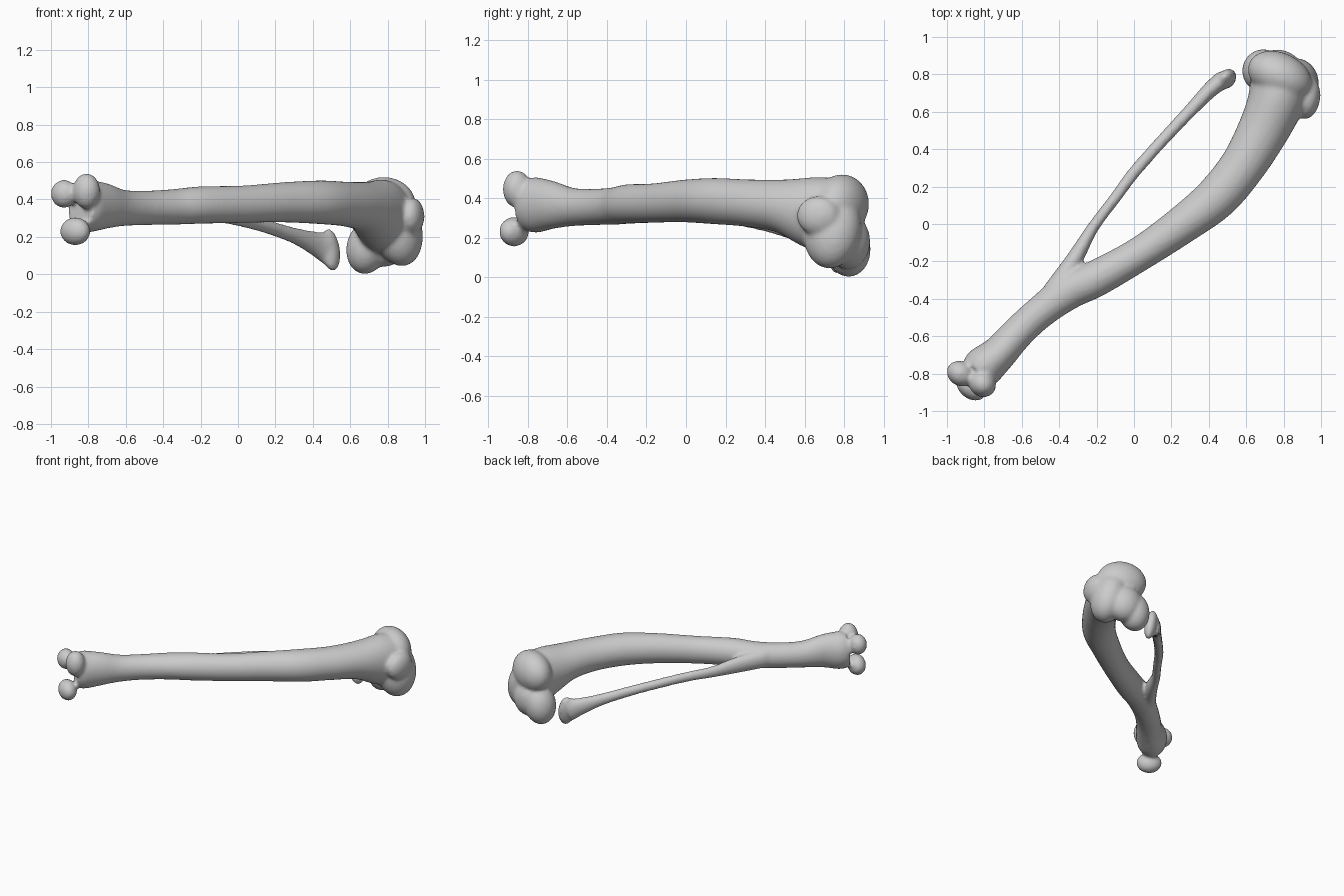
import bpy, bmesh, math
from mathutils import Vector, Matrix

cube = bpy.data.objects.get("Cube")
if cube:
    bpy.data.objects.remove(cube, do_unlink=True)

bone = bpy.data.materials.new("bone_grey")
bone.use_nodes = True
colour = (0.6, 0.6, 0.6, 1)
bone.diffuse_color = colour
bone.node_tree.nodes["Principled BSDF"].inputs["Base Color"].default_value = colour
SIDES, STEPS = 28, 6


def spline(stations):
    """Smooth interpolation of (x, y, z, half width, half height) stations."""
    p = [Vector(s) for s in stations]
    p = [p[0] * 2 - p[1]] + p + [p[-1] * 2 - p[-2]]
    out = []
    for a, b, c, d in zip(p, p[1:], p[2:], p[3:]):
        for i in range(STEPS):
            t = i / STEPS
            out.append(0.5 * (2 * b + (c - a) * t + (2 * a - 5 * b + 4 * c - d) * t ** 2
                              + (3 * b - a - 3 * c + d) * t ** 3))
    return out + [p[-2]]


def shaft(bm, stations):
    """Loft oval sections along a curved path and cap both ends."""
    pts = spline(stations)
    rings = []
    for i, s in enumerate(pts):
        step = pts[min(i + 1, len(pts) - 1)] - pts[max(i - 1, 0)]
        along = Vector((step[0], step[1], step[2])).normalized()
        side = along.cross(Vector((0, 0, 1))).normalized()
        up = side.cross(along)
        centre = Vector((s[0], s[1], s[2]))
        ring = []
        for k in range(SIDES):
            a = math.tau * k / SIDES
            ring.append(bm.verts.new(centre + side * s[3] * math.cos(a) + up * s[4] * math.sin(a)))
        rings.append(ring)
    for r, q in zip(rings, rings[1:]):
        for k in range(SIDES):
            n = (k + 1) % SIDES
            bm.faces.new((r[k], r[n], q[n], q[k]))
    bm.faces.new(rings[0])
    bm.faces.new(rings[-1])


def knob(bm, centre, radii, turn=0, lean=0):
    """Rounded lump, turned about z and leaning about y."""
    m = (Matrix.Translation(centre) @ Matrix.Rotation(math.radians(turn), 4, 'Z')
         @ Matrix.Rotation(math.radians(lean), 4, 'Y') @ Matrix.Diagonal((*radii, 1)))
    bmesh.ops.create_uvsphere(bm, u_segments=28, v_segments=18, radius=1, matrix=m)


bm = bmesh.new()

# Main shaft, from the ankle end to the knee end
shaft(bm, [
    (-.84, -.80, .37, .10, .13), (-.80, -.76, .365, .11, .14), (-.72, -.69, .365, .095, .125),
    (-.62, -.58, .355, .088, .098), (-.50, -.47, .355, .088, .092), (-.35, -.36, .36, .098, .095),
    (-.20, -.29, .37, .098, .10), (.03, -.16, .375, .092, .10), (.25, -.01, .385, .102, .108),
    (.44, .14, .385, .117, .117), (.58, .31, .375, .122, .12), (.68, .48, .36, .135, .135),
    (.75, .63, .33, .15, .18), (.79, .76, .30, .17, .20)])

# Ankle end: two upper lobes, one lower lobe
knob(bm, (-.93, -.80, .43), (.075, .065, .075), -38)
knob(bm, (-.81, -.855, .445), (.075, .07, .095), -38)
knob(bm, (-.87, -.87, .23), (.09, .065, .075), -38)

# Knee end: top rim, inner and outer condyles, side swelling
knob(bm, (.78, .79, .37), (.18, .125, .15), -25)
knob(bm, (.85, .74, .24), (.13, .15, .20), -25, -15)
knob(bm, (.69, .82, .145), (.11, .115, .145), -15, 12)
knob(bm, (.78, .82, .18), (.13, .11, .14), -20)
knob(bm, (.93, .67, .31), (.065, .11, .10), -10)

# Thin side strut that fuses with the main shaft
shaft(bm, [
    (-.44, -.36, .36, .05, .07), (-.32, -.19, .34, .045, .06), (-.22, -.02, .322, .032, .042),
    (-.10, .14, .31, .031, .036), (0, .275, .293, .033, .035), (.15, .445, .255, .033, .036),
    (.30, .605, .207, .036, .043), (.41, .72, .165, .043, .065), (.48, .775, .14, .05, .09)])
knob(bm, (.495, .775, .13), (.043, .06, .115), -40, -10)

bmesh.ops.recalc_face_normals(bm, faces=bm.faces)
mesh = bpy.data.meshes.new("shin_bone")
bm.to_mesh(mesh)
bm.free()
mesh.materials.append(bone)
shin = bpy.data.objects.new("shin_bone", mesh)
bpy.context.collection.objects.link(shin)

# Fuse all lumps into one skin and soften the joins
fuse = shin.modifiers.new("fuse", 'REMESH')
fuse.mode = 'VOXEL'
fuse.voxel_size = 0.012
fuse.use_smooth_shade = True
soften = shin.modifiers.new("soften", 'SMOOTH')
soften.factor = 0.5
soften.iterations = 8
